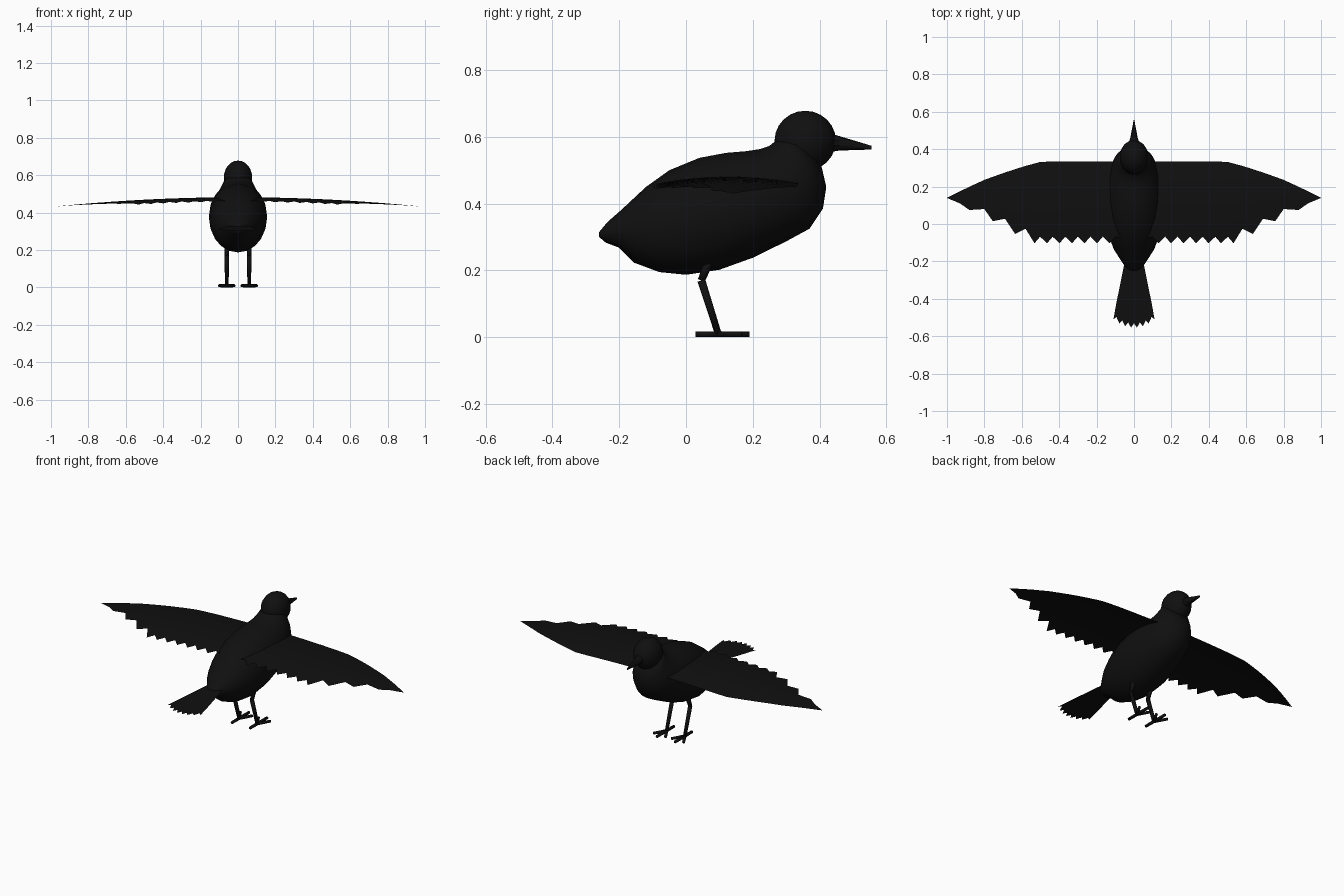
import bpy, bmesh, math
from mathutils import Vector

cube = bpy.data.objects.get("Cube")
if cube:
    bpy.data.objects.remove(cube, do_unlink=True)

black = bpy.data.materials.new("soft black")
black.use_nodes = True
black.diffuse_color = (0.005, 0.005, 0.005, 1)
black.node_tree.nodes["Principled BSDF"].inputs["Base Color"].default_value = black.diffuse_color


def finish(name, bm):
    """Turn a bmesh into a smooth black object."""
    bmesh.ops.recalc_face_normals(bm, faces=bm.faces)
    mesh = bpy.data.meshes.new(name)
    bm.to_mesh(mesh)
    bm.free()
    mesh.materials.append(black)
    for p in mesh.polygons:
        p.use_smooth = True
    ob = bpy.data.objects.new(name, mesh)
    bpy.context.collection.objects.link(ob)
    return ob


def loft(bm, rings):
    """Skin a list of equal rings of points and cap both ends."""
    loops = [[bm.verts.new(p) for p in ring] for ring in rings]
    n = len(loops[0])
    for a, b in zip(loops, loops[1:]):
        for i in range(n):
            j = (i + 1) % n
            bm.faces.new((a[i], a[j], b[j], b[i]))
    bm.faces.new(loops[0])
    bm.faces.new(loops[-1])


def oval(top, bottom, half_width, n=20):
    """Ring through a top and a bottom point given as (y, z)."""
    t, b = Vector((0, *top)), Vector((0, *bottom))
    mid, up = (t + b) / 2, (t - b) / 2
    return [mid + up * math.cos(a) + Vector((half_width * math.sin(a), 0, 0))
            for a in (math.tau * i / n for i in range(n))]


def rod(bm, a, b, r1, r2, n=8):
    """Tapered round rod between two points."""
    a, b = Vector(a), Vector(b)
    turn = (b - a).to_track_quat('Z', 'Y')
    ring = [Vector((math.cos(math.tau * i / n), math.sin(math.tau * i / n), 0)) for i in range(n)]
    loft(bm, [[a + turn @ (v * r1) for v in ring], [b + turn @ (v * r2) for v in ring]])


def lerp(points, x):
    """Piecewise linear value of y at x."""
    for (x0, y0), (x1, y1) in zip(points, points[1:]):
        if x <= x1:
            return y0 + (y1 - y0) * (x - x0) / (x1 - x0)
    return points[-1][1]


def sheet(name, columns, height, rows):
    """Thin feather sheet from columns of (x, front y, back y)."""
    bm = bmesh.new()
    grid = []
    for x, front, back in columns:
        ys = [front + (back - front) * k / rows for k in range(rows + 1)]
        grid.append([bm.verts.new((x, y, height(x, y))) for y in ys])
    for a, b in zip(grid, grid[1:]):
        for k in range(rows):
            bm.faces.new((a[k], a[k + 1], b[k + 1], b[k]))
    bmesh.ops.remove_doubles(bm, verts=bm.verts, dist=0.0005)
    ob = finish(name, bm)
    if ob.data.polygons[0].normal.z < 0:
        ob.data.flip_normals()
    return ob


# Body: ovals from rump to neck (top, bottom, half width)
bm = bmesh.new()
loft(bm, [oval(*s) for s in [
    ((-.26, .315), (-.26, .30), .02),
    ((-.235, .345), (-.24, .283), .042),
    ((-.195, .38), (-.2, .268), .068),
    ((-.12, .45), (-.155, .223), .107),
    ((-.05, .50), (-.08, .195), .135),
    ((.04, .537), (0, .187), .152),
    ((.12, .552), (.1, .202), .156),
    ((.18, .557), (.2, .238), .152),
    ((.22, .563), (.3, .287), .138),
    ((.25, .573), (.37, .325), .122),
    ((.265, .585), (.41, .385), .106),
    ((.275, .597), (.42, .45), .09),
    ((.29, .61), (.405, .515), .074)]])
finish("body", bm)

# Head
bm = bmesh.new()
bmesh.ops.create_uvsphere(bm, u_segments=18, v_segments=12, radius=1)
for v in bm.verts:
    v.co = Vector((v.co.x * .077, v.co.y * .092 + .357, v.co.z * .09 + .588))
finish("head", bm)

# Beak
bm = bmesh.new()
loft(bm, [oval((.42, .613), (.42, .553), .034, 10),
          oval((.46, .602), (.46, .559), .021, 10),
          oval((.556, .573), (.556, .562), .002, 10)])
finish("beak", bm).data.shade_flat()

# Wings: smooth leading edge, jagged trailing feathers
lead = [(0, .335), (.4, .335), (.5, .332), (.6, .305), (.7, .272), (.8, .236), (.9, .19), (1, .14)]
trail = [(0, -.09)]
for i in range(7):
    tip = .13 + i * .067
    trail += [(tip - .03, -.068), (tip, -.103)]
trail += [(.58, -.025), (.636, -.053), (.69, .028), (.755, .015), (.8, .08),
          (.88, .075), (.93, .11), (1, .139)]


def wing_height(x, y):
    return .482 - .052 * x * x - .022 * ((y - .13) / .22) ** 2


for side, label in ((1, "left"), (-1, "right")):
    sheet(label + "_wing", [(side * x, lerp(lead, x), y) for x, y in trail], wing_height, 8)

# Tail: flat fan with a toothed end
teeth = 14
columns = []
for i in range(teeth + 1):
    s = i / teeth * 2 - 1
    end = -.555 + .045 * s * s + (.025 if i % 2 else 0)
    columns.append((s, -.18, end))
tail = sheet("tail", columns, lambda x, y: .326 + .08 * (y + .26), 4)
for v in tail.data.vertices:
    v.co.x *= .045 + .065 * min(1, (-.18 - v.co.y) / .32)

# Legs and feet
for side, label in ((1, "left"), (-1, "right")):
    x = side * .06
    bm = bmesh.new()
    knee, ankle = (x, .046, .17), (x, .096, .012)
    rod(bm, (x, .07, .23), knee, .014, .011)
    rod(bm, knee, ankle, .012, .01)
    finish(label + "_leg", bm)
    bm = bmesh.new()
    for dx, y in ((0, .19), (.04, .165), (-.04, .165), (0, .028)):
        rod(bm, (x, .096, .009), (x + dx, y, .009), .009, .008)
    finish(label + "_foot", bm)

bpy.ops.object.select_all(action='DESELECT')
